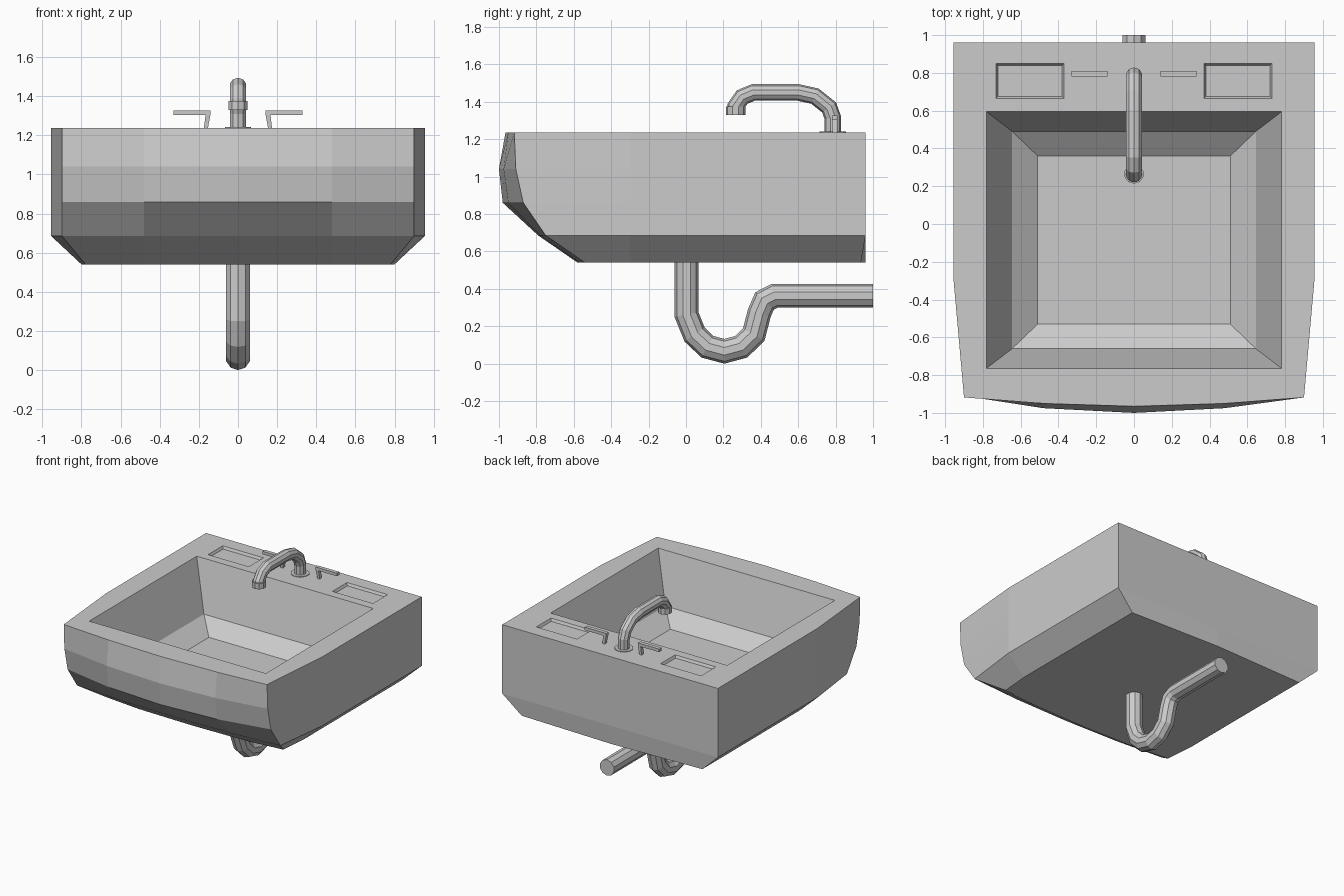
import bpy, bmesh, math
from mathutils import Vector

if "Cube" in bpy.data.objects:
    bpy.data.objects.remove(bpy.data.objects["Cube"])


def loft(name, rings):
    """Closed solid through rings with equal point counts."""
    bm = bmesh.new()
    vr = [[bm.verts.new(p) for p in r] for r in rings]
    n = len(vr[0])
    for a, b in zip(vr, vr[1:]):
        for i in range(n):
            j = (i + 1) % n
            bm.faces.new((a[i], a[j], b[j], b[i]))
    bm.faces.new(vr[0][::-1])
    bm.faces.new(vr[-1])
    bmesh.ops.recalc_face_normals(bm, faces=bm.faces)
    me = bpy.data.meshes.new(name)
    bm.to_mesh(me)
    bm.free()
    ob = bpy.data.objects.new(name, me)
    bpy.context.collection.objects.link(ob)
    return ob


def rect(x0, x1, y0, y1, z):
    return [(x0, y0, z), (x1, y0, z), (x1, y1, z), (x0, y1, z)]


def tube(name, path, radius, sides):
    """Mitred pipe along a (y, z) path in the x = 0 plane."""
    pts = [Vector((0, y, z)) for y, z in path]
    rings = []
    for i, p in enumerate(pts):
        d_in = (p - pts[max(i - 1, 0)]).normalized()
        d_out = (pts[min(i + 1, len(pts) - 1)] - p).normalized()
        t = (d_in + d_out).normalized()
        nrm = Vector((0, -t.z, t.y))
        k = 1 if i in (0, len(pts) - 1) else 1 / math.cos(d_in.angle(d_out) / 2)
        rings.append([p + radius * (Vector((1, 0, 0)) * math.cos(a) + nrm * k * math.sin(a))
                      for a in (2 * math.pi * (s + 0.5) / sides for s in range(sides))])
    return loft(name, rings)


def disc(name, y, z0, z1, radius, sides):
    return tube(name, [(y, z0), (y, z1)], radius, sides)


def cut(target, cutter):
    m = target.modifiers.new(cutter.name, 'BOOLEAN')
    m.operation = 'DIFFERENCE'
    m.solver = 'EXACT'
    m.object = cutter
    cutter.hide_render = True
    cutter.hide_set(True)


# Basin body: z, front y at centre / middle / corner, corner x, side x, back corner y
levels = [
    (0.54, -0.58, -0.57, -0.54, 0.78, 0.80, 0.935),
    (0.685, -0.79, -0.78, -0.75, 0.90, 0.955, 0.96),
    (0.86, -0.98, -0.95, -0.87, 0.90, 0.955, 0.96),
    (1.04, -1.00, -0.975, -0.91, 0.90, 0.955, 0.96),
    (1.237, -0.965, -0.95, -0.918, 0.90, 0.955, 0.96),
]
rings = []
for z, yc, ym, yk, xk, xs, yb in levels:
    half = [(0.48, ym), (xk, yk), (xs, -0.3), (xs, yb)]
    rings.append([(0, yc, z)] + [(x, y, z) for x, y in half] + [(0, 0.96, z)]
                 + [(-x, y, z) for x, y in reversed(half)])
body = loft("basin_body", rings)

# Bowl hollow
cut(body, loft("bowl_cutter", [
    rect(-0.51, 0.51, -0.53, 0.36, 0.75),
    rect(-0.645, 0.645, -0.66, 0.49, 0.85),
    rect(-0.782, 0.782, -0.765, 0.595, 1.237),
    rect(-0.80, 0.80, -0.78, 0.61, 1.30),
]))

# Shallow soap dishes and tap handles on both sides
for side, s in (("right", 1), ("left", -1)):
    cut(body, loft(side + "_soap_dish_cutter", [
        rect(s * 0.38, s * 0.72, 0.675, 0.84, 1.217),
        rect(s * 0.37, s * 0.73, 0.665, 0.85, 1.237),
        rect(s * 0.37, s * 0.73, 0.665, 0.85, 1.28),
    ]))
    loft(side + "_handle_stem", [rect(s * 0.155, s * 0.175, 0.785, 0.81, 1.23),
                                 rect(s * 0.14, s * 0.165, 0.78, 0.81, 1.31)])
    loft(side + "_handle_lever", [rect(s * 0.14, s * 0.33, 0.78, 0.81, 1.303),
                                  rect(s * 0.14, s * 0.33, 0.78, 0.81, 1.327)])

# Drain
disc("drain", 0.01, 0.74, 0.754, 0.082, 12)

# Faucet
tube("faucet_spout", [(0.785, 1.22), (0.785, 1.315), (0.765, 1.37), (0.69, 1.43), (0.60, 1.45),
                      (0.36, 1.45), (0.30, 1.425), (0.265, 1.375), (0.265, 1.34)], 0.044, 10)
disc("faucet_nozzle", 0.265, 1.33, 1.375, 0.052, 10)
disc("faucet_base", 0.785, 1.23, 1.242, 0.07, 10)

# Drain trap
tube("trap_pipe", [(0.003, 0.56), (0.003, 0.262), (0.046, 0.155), (0.115, 0.09), (0.205, 0.066),
                   (0.295, 0.09), (0.362, 0.155), (0.392, 0.27), (0.42, 0.335), (0.475, 0.363),
                   (1.0, 0.363)], 0.064, 10)
